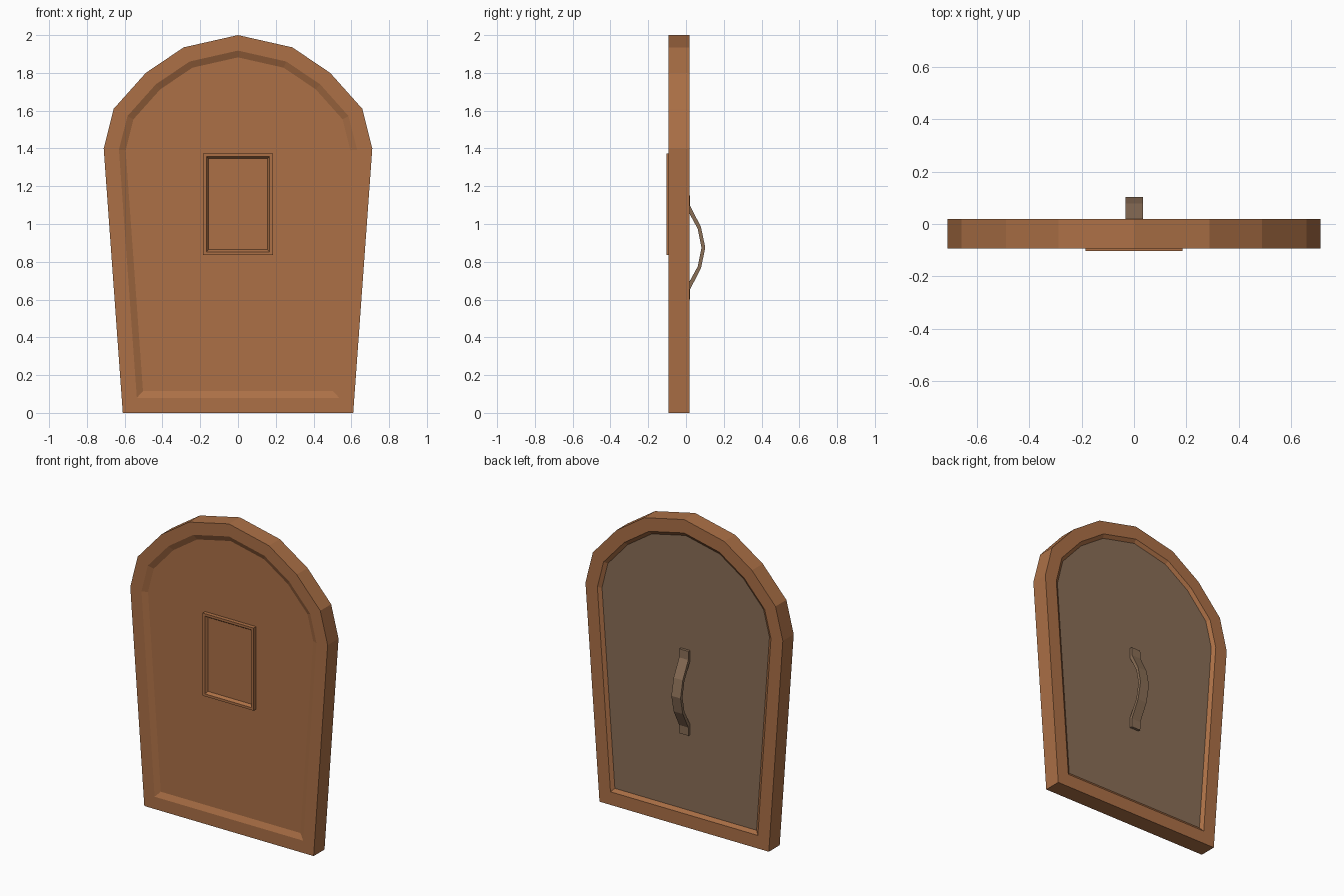
import bpy, bmesh

if "Cube" in bpy.data.objects:
    bpy.data.objects.remove(bpy.data.objects["Cube"])


def srgb(r, g, b):
    lin = lambda c: c / 12.92 if c <= 0.04045 else ((c + 0.055) / 1.055) ** 2.4
    return (lin(r / 255), lin(g / 255), lin(b / 255), 1)


def material(name, rgb):
    m = bpy.data.materials.new(name)
    m.diffuse_color = srgb(*rgb)
    m.use_nodes = True
    m.node_tree.nodes["Principled BSDF"].inputs["Base Color"].default_value = m.diffuse_color
    return m


wood = material("warm wood", (172, 112, 70))
leather = material("grey brown leather", (138, 110, 86))


def prism(points, vec):
    """Closed profile pushed along vec into a solid."""
    bm = bmesh.new()
    face = bm.faces.new([bm.verts.new(p) for p in points])
    ext = bmesh.ops.extrude_face_region(bm, geom=[face], use_keep_orig=True)
    moved = [g for g in ext["geom"] if isinstance(g, bmesh.types.BMVert)]
    bmesh.ops.translate(bm, verts=moved, vec=vec)
    bmesh.ops.recalc_face_normals(bm, faces=bm.faces[:])
    return bm


def cap(bm, direction):
    """The face pointing along -y or +y."""
    bm.normal_update()
    return max(bm.faces, key=lambda f: f.normal.y * direction)


def recess(bm, face, rim, bevel, depth):
    """Flat rim, then a sloped step down to a sunken panel."""
    for t, d in ((rim, 0), (bevel, -depth)):
        bmesh.ops.inset_individual(bm, faces=[face], thickness=t, depth=d,
                                   use_even_offset=True)
    return face


def finish(bm, name, mats):
    me = bpy.data.meshes.new(name)
    bm.to_mesh(me)
    bm.free()
    for m in mats:
        me.materials.append(m)
    ob = bpy.data.objects.new(name, me)
    bpy.context.collection.objects.link(ob)
    return ob


# shield body: arched outline, mirrored, with a sunken panel on both sides
half = [(0.61, 0), (0.711, 1.40), (0.658, 1.61), (0.488, 1.80), (0.288, 1.935)]
outline = half + [(0, 2.0)] + [(-x, z) for x, z in reversed(half)]
bm = prism([(x, -0.093, z) for x, z in outline], (0, 0.112, 0))
front, back = cap(bm, -1), cap(bm, 1)
recess(bm, front, 0.08, 0.035, 0.017)
recess(bm, back, 0.085, 0.022, 0.016).material_index = 1
finish(bm, "shield_body", [wood, leather])

# framed plaque on the front
corners = [(-0.184, 0.836), (0.184, 0.836), (0.184, 1.374), (-0.184, 1.374)]
bm = prism([(x, -0.102, z) for x, z in corners], (0, 0.032, 0))
recess(bm, cap(bm, -1), 0.016, 0.012, 0.018)
finish(bm, "front_plaque", [wood])

# bowed grip strap on the back
outer = [(0.02, 1.15), (0.022, 1.095), (0.079, 0.985), (0.102, 0.875),
         (0.079, 0.765), (0.022, 0.655), (0.02, 0.60)]
inner = [(0.002, 0.60), (0.002, 0.665), (0.062, 0.775), (0.082, 0.875),
         (0.062, 0.975), (0.002, 1.085), (0.002, 1.15)]
bm = prism([(-0.032, y, z) for y, z in outer + inner], (0.066, 0, 0))
finish(bm, "grip_strap", [leather])
